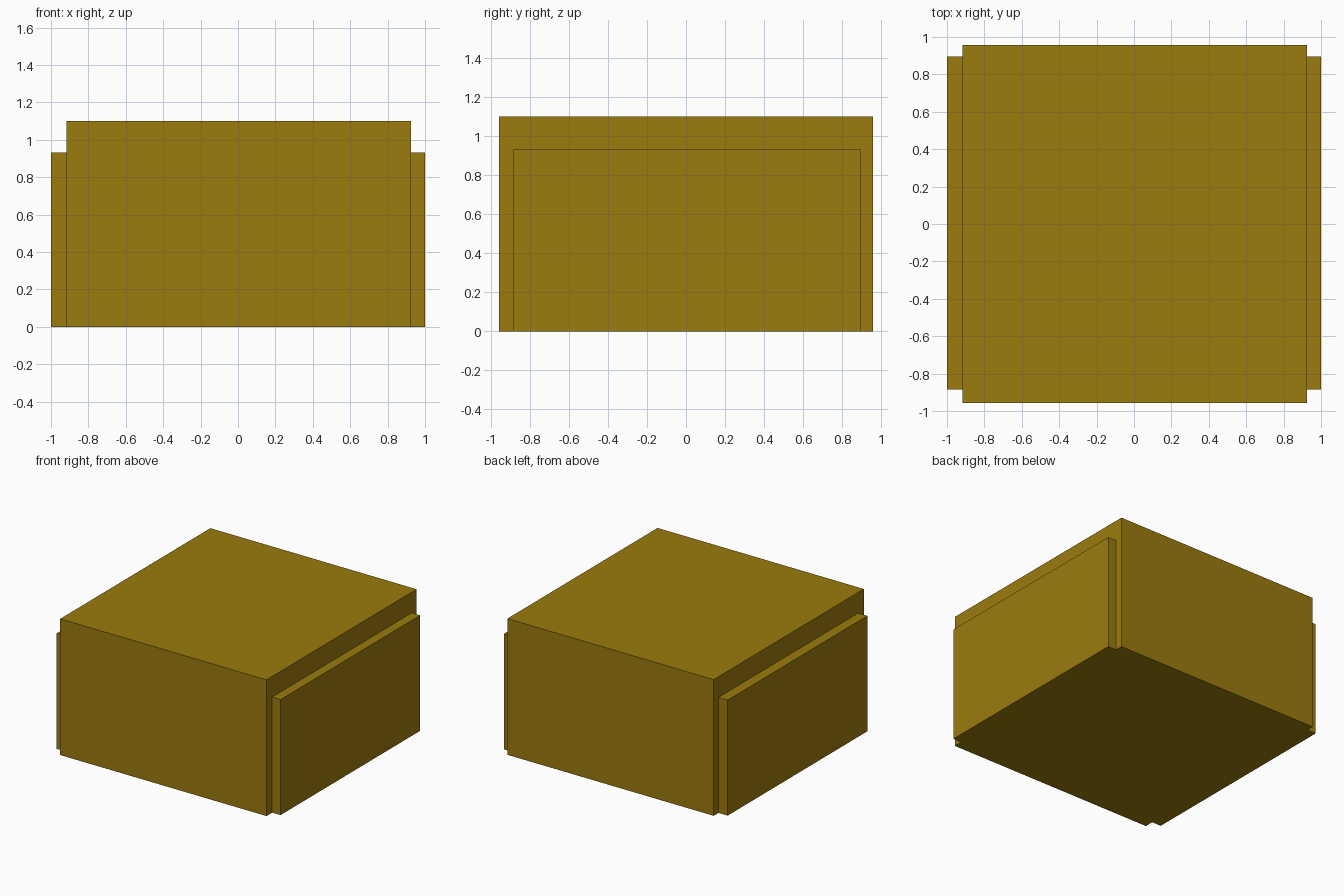
import bpy

if "Cube" in bpy.data.objects:
    bpy.data.objects.remove(bpy.data.objects["Cube"])

# Single ochre colour
ochre = bpy.data.materials.new("ochre")
ochre.diffuse_color = (0.327, 0.198, 0.004, 1.0)
ochre.use_nodes = True
ochre.node_tree.nodes["Principled BSDF"].inputs["Base Color"].default_value = ochre.diffuse_color


def box(name, lo, hi):
    """Axis-aligned box between two corners."""
    centre = [(a + b) / 2 for a, b in zip(lo, hi)]
    size = [b - a for a, b in zip(lo, hi)]
    bpy.ops.mesh.primitive_cube_add(size=1, location=centre)
    ob = bpy.context.object
    ob.name = name
    ob.scale = size
    bpy.ops.object.transform_apply(location=False, rotation=False, scale=True)
    ob.data.materials.append(ochre)
    return ob


LEFT, RIGHT = -0.918, 0.925      # side faces of the main block
PANEL_Y = (-0.885, 0.896)        # depth range of the side panels
PANEL_TOP = 0.933

# Main block
box("main_block", (LEFT, -0.958, 0), (RIGHT, 0.958, 1.1))

# Lower raised panels on the left and right sides
for name, x0, x1 in (("left_panel", -1.0, LEFT), ("right_panel", RIGHT, 1.0)):
    box(name, (x0, PANEL_Y[0], 0), (x1, PANEL_Y[1], PANEL_TOP))
